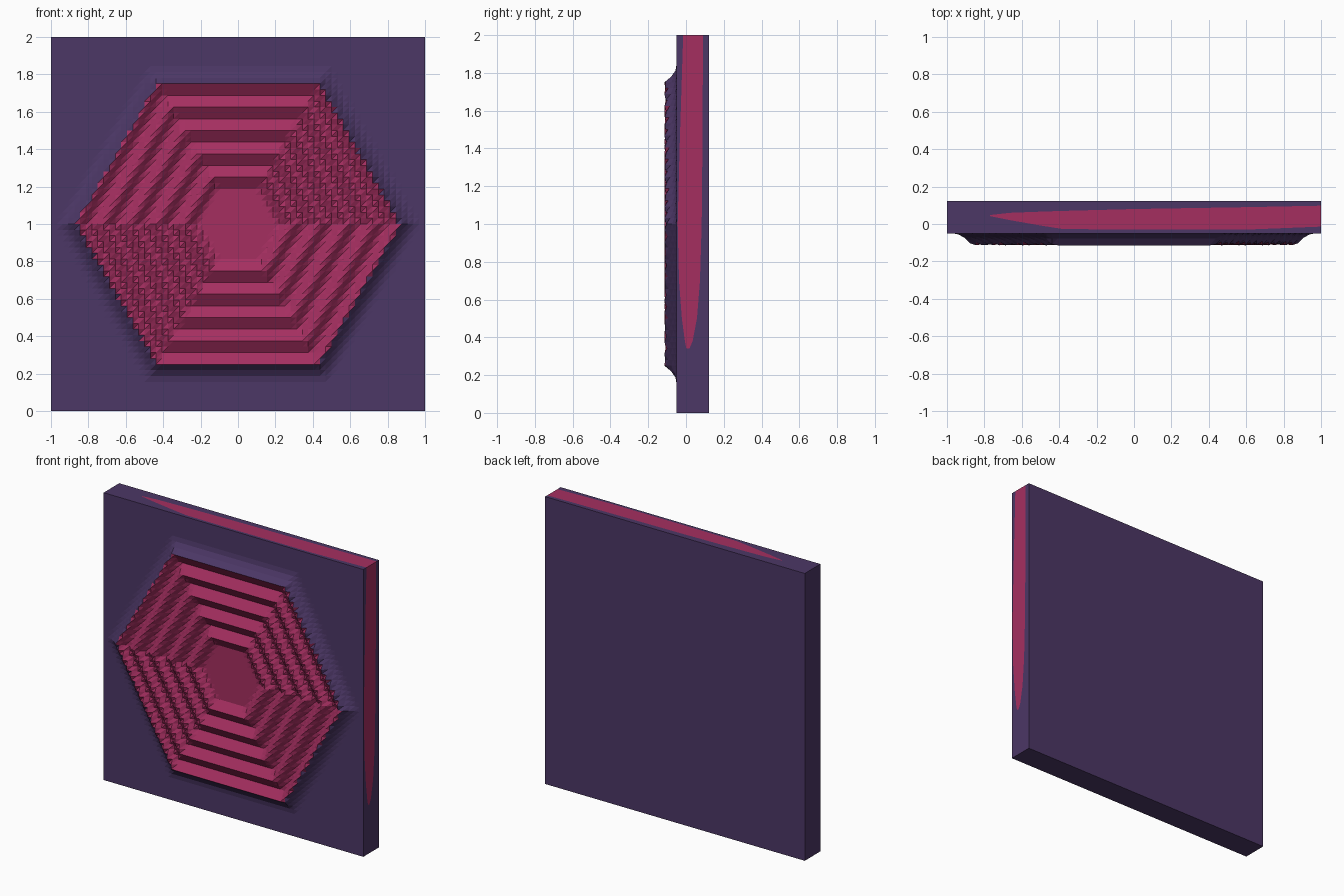
import bpy, bmesh, math
from mathutils import Vector

if "Cube" in bpy.data.objects:
    bpy.data.objects.remove(bpy.data.objects["Cube"])

N = 64                      # cells along each side of the relief grid
FRONT, BACK = -0.05, 0.122  # slab faces in y
RIM, PITCH = 0.75, 0.125    # hexagon apothem and ring spacing
HIGH, LOW = 0.064, 0.022    # ridge and groove heights above the slab


def material(name, rgb):
    m = bpy.data.materials.new(name)
    m.diffuse_color = (*rgb, 1)
    m.use_nodes = True
    m.node_tree.nodes["Principled BSDF"].inputs["Base Color"].default_value = m.diffuse_color
    return m


purple = material("dark purple", (0.072, 0.038, 0.132))
crimson = material("crimson", (0.376, 0.028, 0.118))


def finish(bm, name):
    me = bpy.data.meshes.new(name)
    bm.to_mesh(me)
    bm.free()
    me.materials.append(purple)
    me.materials.append(crimson)
    ob = bpy.data.objects.new(name, me)
    bpy.context.collection.objects.link(ob)
    return ob


def hex_dist(x, z):
    # apothem distance from the middle of a flat-topped hexagon
    x, z = abs(x), abs(z - 1)
    return max(z, 0.5 * z + 0.866 * x)


def height(h):
    if h > RIM + 1e-4:                       # concave skirt
        return HIGH * max(0, 1 - (h - RIM) / 0.09) ** 2
    if h < 1.5 * PITCH:                      # flat centre
        return LOW
    wave = 0.5 + 0.5 * math.cos(2 * math.pi * h / PITCH)
    return LOW + (HIGH - LOW) * wave


# Front panel with the ringed hexagon relief
bm = bmesh.new()
grid = []
for i in range(N + 1):
    row = []
    for j in range(N + 1):
        x, z = -1 + 2 * i / N, 2 * j / N
        row.append(bm.verts.new((x, FRONT - height(hex_dist(x, z)), z)))
    grid.append(row)
for i in range(N):
    for j in range(N):
        a, b = grid[i][j], grid[i + 1][j]
        c, d = grid[i + 1][j + 1], grid[i][j + 1]
        for tri in ((a, b, c), (a, c, d)):
            f = bm.faces.new(tri)
            p = f.calc_center_median()
            f.material_index = int(hex_dist(p.x, p.z) < RIM)
finish(bm, "hexagon_relief_front")

# Slab sides and back, with a tapering crimson streak on the right and top
bm = bmesh.new()


def quad(points, outward, mat=0):
    f = bm.faces.new([bm.verts.new(p) for p in points])
    f.normal_update()
    if f.normal.dot(Vector(outward)) < 0:
        f.normal_flip()
    f.material_index = mat


def streaked_side(keys, place, outward):
    # keys: position along the edge, streak start and end in y
    for k, ((s, lo, hi), (s2, lo2, hi2)) in enumerate(zip(keys, keys[1:])):
        bands = ((FRONT, lo, FRONT, lo2), (lo, hi, lo2, hi2), (hi, BACK, hi2, BACK))
        for n, (p, q, p2, q2) in enumerate(bands):
            quad([place(s, p), place(s, q), place(s2, q2), place(s2, p2)],
                 outward, int(n == 1 and k > 0))


streaked_side([(0, 0.005, 0.015), (0.34, 0.002, 0.018), (0.38, -0.006, 0.035),
               (0.5, -0.022, 0.058), (0.7, -0.037, 0.074), (1.0, -0.044, 0.083),
               (1.4, -0.034, 0.087), (2, -0.015, 0.09)],
              lambda s, y: (1, y, s), (1, 0, 0))
streaked_side([(-1, 0.042, 0.048), (-0.77, 0.042, 0.048), (-0.66, 0.02, 0.06),
               (-0.5, -0.008, 0.066), (-0.38, -0.027, 0.07), (0, -0.03, 0.08),
               (0.6, -0.03, 0.09), (1, -0.014, 0.098)],
              lambda s, y: (s, y, 2), (0, 0, 1))
quad([(-1, FRONT, 0), (-1, BACK, 0), (-1, BACK, 2), (-1, FRONT, 2)], (-1, 0, 0))
quad([(-1, FRONT, 0), (1, FRONT, 0), (1, BACK, 0), (-1, BACK, 0)], (0, 0, -1))
quad([(-1, BACK, 0), (1, BACK, 0), (1, BACK, 2), (-1, BACK, 2)], (0, 1, 0))
bmesh.ops.remove_doubles(bm, verts=bm.verts, dist=1e-5)
finish(bm, "slab_body")
